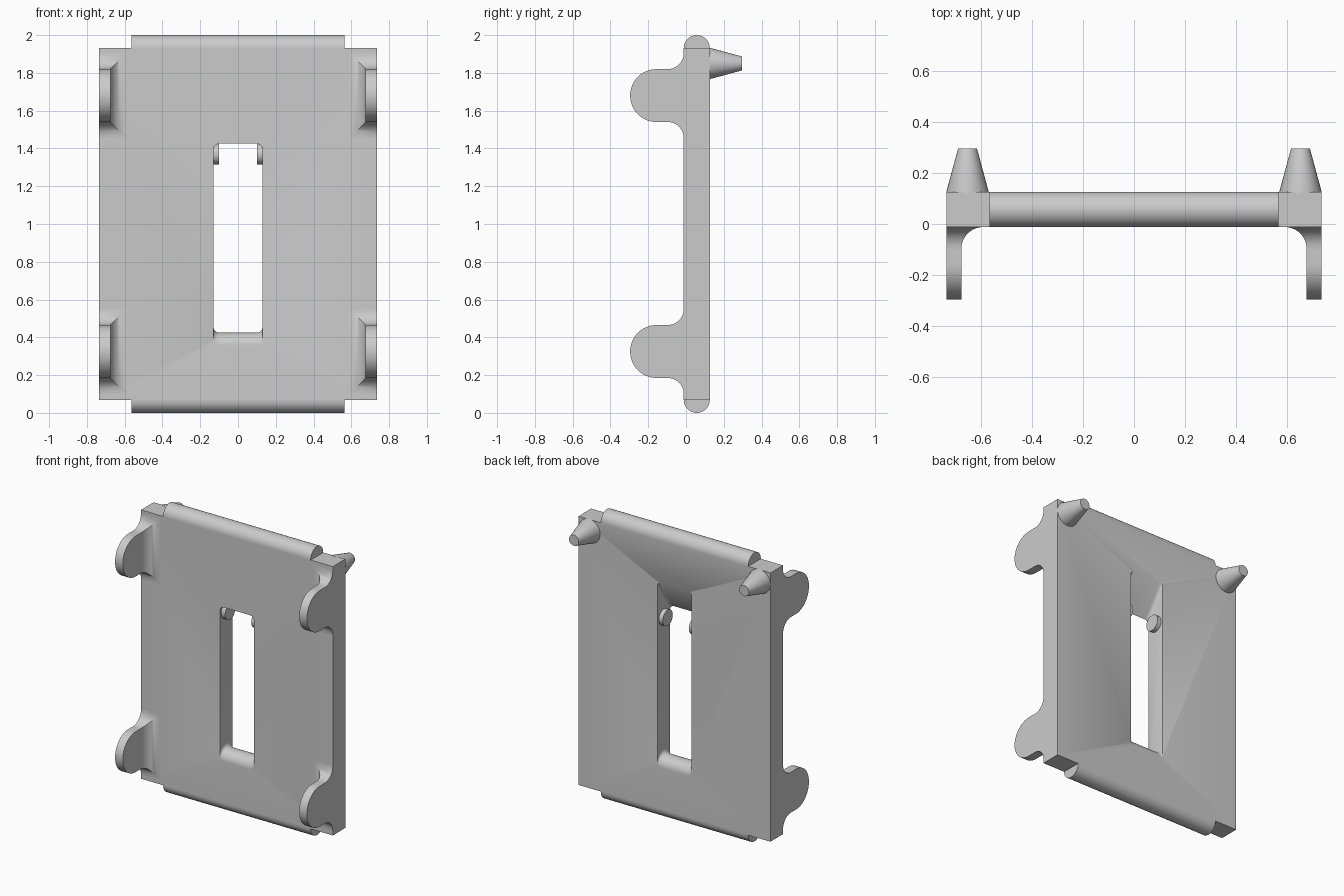
import bpy, bmesh, math
from math import sin, cos, pi, radians

cube = bpy.data.objects.get("Cube")
if cube:
    bpy.data.objects.remove(cube)

# Single grey material
grey = bpy.data.materials.new("plain grey")
grey.use_nodes = True
colour = (0.6, 0.6, 0.6, 1)
grey.diffuse_color = colour
grey.node_tree.nodes["Principled BSDF"].inputs["Base Color"].default_value = colour

# Main dimensions
HALF_W, FRONT, BACK = 0.735, -0.012, 0.126
MID = (FRONT + BACK) / 2
R = (BACK - FRONT) / 2
LOW, HIGH = R, 2 - R


def loft(name, rings, mirror=False):
    """Skin a list of equal closed rings, capped at both ends."""
    bm = bmesh.new()
    rows = [[bm.verts.new(p) for p in ring] for ring in rings]
    n = len(rows[0])
    for a, b in zip(rows, rows[1:]):
        for i in range(n):
            j = (i + 1) % n
            bm.faces.new((a[i], a[j], b[j], b[i]))
    bm.faces.new(rows[0])
    bm.faces.new(rows[-1])
    bmesh.ops.recalc_face_normals(bm, faces=bm.faces)
    mesh = bpy.data.meshes.new(name)
    bm.to_mesh(mesh)
    bm.free()
    mesh.materials.append(grey)
    obj = bpy.data.objects.new(name, mesh)
    bpy.context.collection.objects.link(obj)
    if mirror:
        obj.modifiers.new("mirror", "MIRROR")
    return obj


def arc(cy, cz, r, start, end, steps=24):
    """Arc points in the side plane, angles in degrees."""
    angles = [radians(start + (end - start) * i / steps) for i in range(steps + 1)]
    return [(cy + r * cos(a), cz + r * sin(a)) for a in angles]


def extrude(name, profile, x0, x1, mirror=False):
    return loft(name, [[(x, y, z) for y, z in profile] for x in (x0, x1)], mirror)


def smooth(obj):
    bpy.ops.object.select_all(action="DESELECT")
    obj.select_set(True)
    bpy.context.view_layer.objects.active = obj
    bpy.ops.object.shade_smooth_by_angle(angle=radians(35))


parts = []

# Plate
plate = extrude("plate", [(FRONT, LOW), (BACK, LOW), (BACK, HIGH), (FRONT, HIGH)],
                -HALF_W, HALF_W)
parts.append(plate)

# Slot: rounded sill, sloping ceiling, rounded corners
SLOT_W, CORNER = 0.13, 0.03
sill = arc(MID, 0.425 - R, R, 180, 0)
sill = [(FRONT - 0.1, sill[0][1])] + sill + [(BACK + 0.1, sill[-1][1])]
ceiling = [(BACK + 0.1, 1.64), (BACK, 1.64), (FRONT, 1.425), (FRONT - 0.1, 1.425)]
rings = []
for side in (-1, 1):
    for i in range(7):
        a = pi / 2 * (i / 6 if side < 0 else 1 - i / 6)
        x = side * (SLOT_W - CORNER * (1 - cos(a)))
        d = CORNER * (1 - sin(a))
        rings.append([(x, y, z + d) for y, z in sill] +
                     [(x, y, z - d) for y, z in ceiling])
cutter = loft("slot_cutter", rings)
cutter.hide_render = True
cut = plate.modifiers.new("slot", "BOOLEAN")
cut.operation = "DIFFERENCE"
cut.solver = "EXACT"
cut.object = cutter
bpy.context.view_layer.objects.active = plate
bpy.ops.object.modifier_apply(modifier=cut.name)
bpy.data.objects.remove(cutter)

# Half-round rails on the top and bottom edges
parts.append(extrude("top_rail", arc(MID, HIGH, R, 0, 180), -0.565, 0.565))
parts.append(extrude("bottom_rail", arc(MID, LOW, R, 180, 360), -0.565, 0.565))

# Rounded ears with flared roots
EAR_IN, EAR_R, FILLET = 0.676, 0.14, 0.085
root = FRONT - FILLET
for name, cz in (("upper", 1.68), ("lower", 0.325)):
    tip = arc(-0.296 + EAR_R, cz, EAR_R, 90, 270)
    profile = [(root, cz + EAR_R)] + tip + [(root, cz - EAR_R)]
    parts.append(extrude(name + "_ears", profile, EAR_IN, HALF_W, True))
    rings = []
    for i in range(11):
        a = pi / 2 * i / 10
        d, y = FILLET * (1 - cos(a)), root + FILLET * sin(a)
        x, h = EAR_IN - d, EAR_R + d
        rings.append([(x, y, cz - h), (HALF_W, y, cz - h),
                      (HALF_W, y, cz + h), (x, y, cz + h)])
    parts.append(loft(name + "_ear_roots", rings, True))

# Tapered pegs on the back
rings = [[(0.652 + px, y, pz) for px, pz in arc(0, 1.85, r, 0, 348.75, 31)]
         for y, r in ((BACK - 0.01, 0.083), (BACK, 0.083), (0.296, 0.037))]
parts.append(loft("back_pegs", rings, True))

# Small pins inside the slot
parts.append(extrude("slot_pins", arc(MID, 1.37, 0.055, 0, 348.75, 31),
                     0.1, SLOT_W + 0.01, True))

for part in parts:
    smooth(part)
